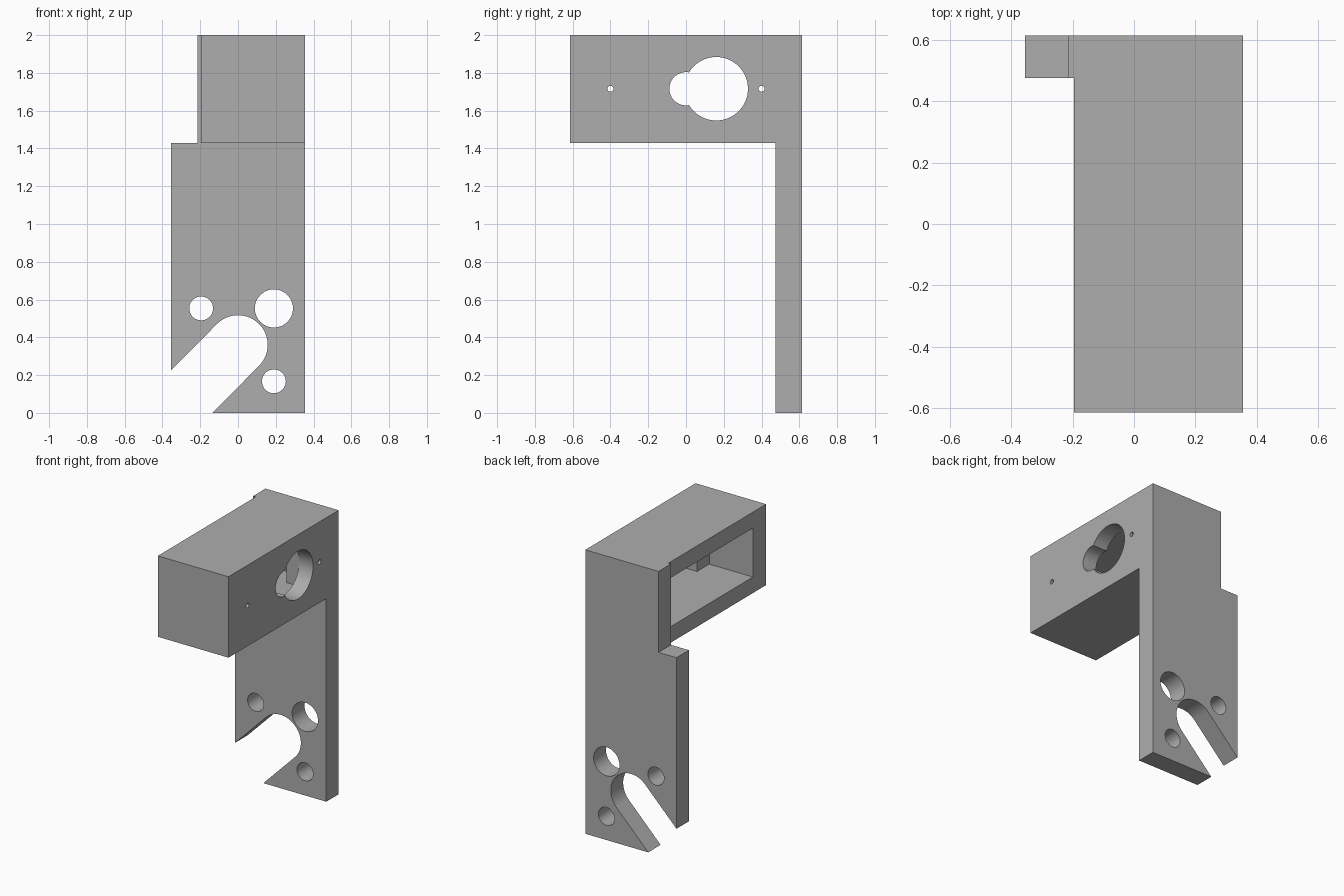
import bpy, bmesh, math
from mathutils import Vector

if "Cube" in bpy.data.objects:
    bpy.data.objects.remove(bpy.data.objects["Cube"])

grey = bpy.data.materials.new("plain grey")
grey.diffuse_color = (0.42, 0.42, 0.42, 1)
grey.use_nodes = True
grey.node_tree.nodes["Principled BSDF"].inputs["Base Color"].default_value = grey.diffuse_color


def make(name, points, sweep):
    """Closed prism: a flat outline swept along a vector."""
    bm = bmesh.new()
    face = bm.faces.new([bm.verts.new(p) for p in points])
    top = bmesh.ops.extrude_face_region(bm, geom=[face])["geom"]
    bmesh.ops.translate(bm, vec=Vector(sweep),
                        verts=[v for v in top if isinstance(v, bmesh.types.BMVert)])
    bmesh.ops.recalc_face_normals(bm, faces=bm.faces)
    mesh = bpy.data.meshes.new(name)
    bm.to_mesh(mesh)
    bm.free()
    mesh.materials.append(grey)
    ob = bpy.data.objects.new(name, mesh)
    bpy.context.collection.objects.link(ob)
    return ob


def box(name, x0, x1, y0, y1, z0, z1):
    return make(name, [(x0, y0, z0), (x1, y0, z0), (x1, y1, z0), (x0, y1, z0)],
                (0, 0, z1 - z0))


def circle(r, n):
    return [(r * math.cos(2 * math.pi * i / n), r * math.sin(2 * math.pi * i / n))
            for i in range(n)]


def hole_x(name, y, z, r, n=48):
    return make(name, [(0.0, y + a, z + b) for a, b in circle(r, n)], (0.6, 0, 0))


def hole_y(name, x, z, r, n=48):
    return make(name, [(x + a, 0.3, z + b) for a, b in circle(r, n)], (0, 0.6, 0))


def combine(target, tool, operation):
    bpy.context.view_layer.objects.active = target
    mod = target.modifiers.new(operation.lower(), 'BOOLEAN')
    mod.operation, mod.solver, mod.object = operation, 'EXACT', tool
    bpy.ops.object.modifier_apply(modifier=mod.name)
    bpy.data.objects.remove(tool)


# Upright plate with a stepped top and a rounded diagonal slot
R, SLOT_Z = 0.157, 0.36
arc = [(R * math.cos(a), SLOT_Z + R * math.sin(a))
       for a in (math.radians(135 - 180 * i / 32) for i in range(33))]
outline = ([(-0.355, 0.225)] + arc +
           [(-0.135, 0), (0.355, 0), (0.355, 2), (-0.215, 2),
            (-0.215, 1.43), (-0.355, 1.43)])
bracket = make("mounting_bracket", [(x, 0.475, z) for x, z in outline], (0, 0.138, 0))

# Hollow housing across the top
combine(bracket, box("housing", -0.195, 0.355, -0.613, 0.5, 1.43, 2), 'UNION')
combine(bracket, box("cavity", -0.4, 0.145, -0.466, 0.466, 1.543, 1.887), 'DIFFERENCE')
combine(bracket, box("deep_pocket", 0.1, 0.245, -0.33, 0.33, 1.543, 1.887), 'DIFFERENCE')

# Keyhole opening and two screw holes through the side wall
combine(bracket, hole_x("large_opening", 0.16, 1.716, 0.168, 64), 'DIFFERENCE')
combine(bracket, hole_x("small_opening", 0, 1.716, 0.088), 'DIFFERENCE')
for y in (-0.4, 0.4):
    combine(bracket, hole_x("screw_hole", y, 1.716, 0.016, 24), 'DIFFERENCE')

# Round holes around the slot
for x, z, r in ((-0.195, 0.553, 0.063), (0.19, 0.553, 0.101), (0.19, 0.167, 0.063)):
    combine(bracket, hole_y("plate_hole", x, z, r), 'DIFFERENCE')

bpy.context.view_layer.objects.active = bracket
bracket.select_set(True)
bpy.ops.object.shade_smooth_by_angle(angle=math.radians(30))
